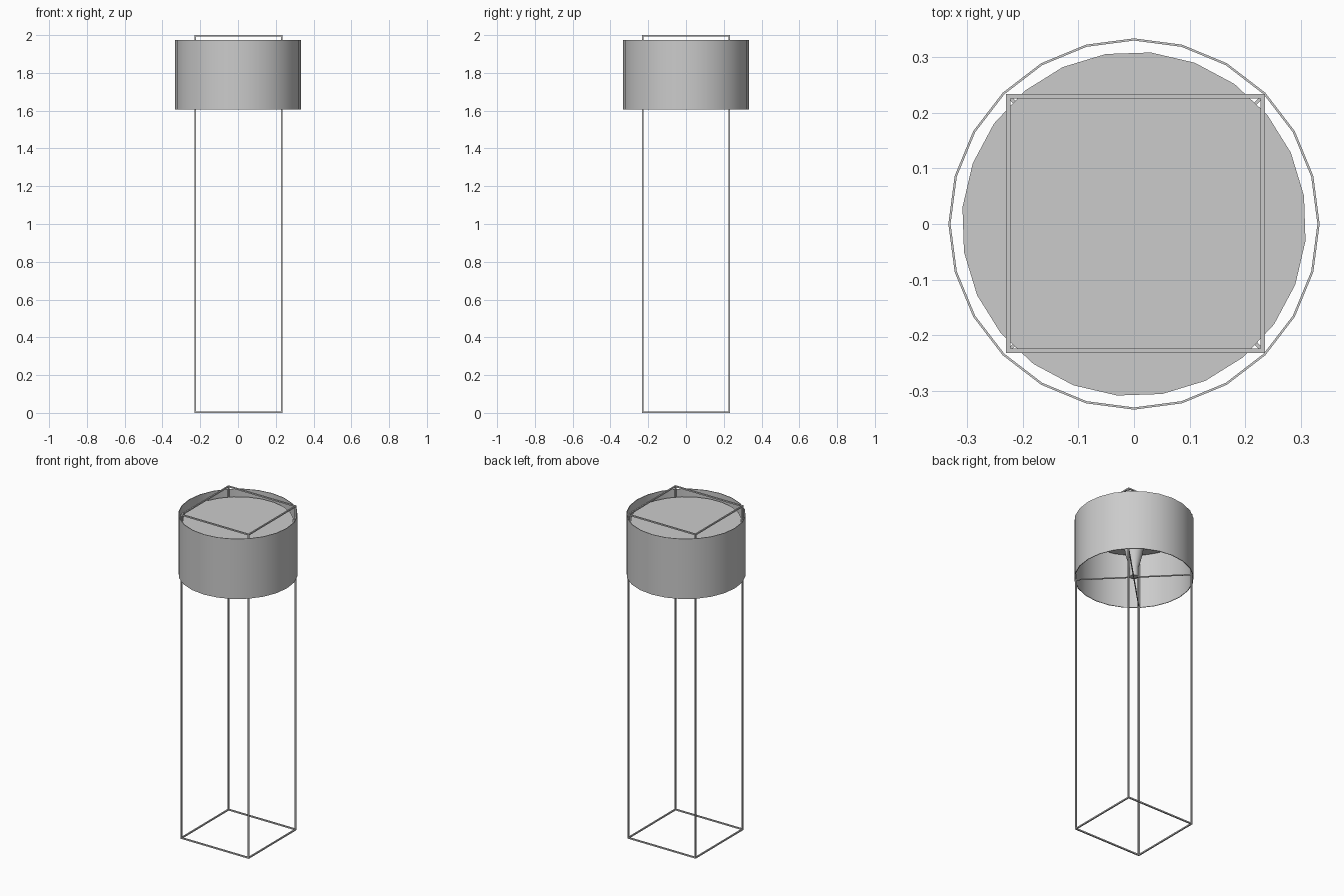
import bpy
import bmesh
from math import radians, cos, sin, tau
from mathutils import Vector

cube = bpy.data.objects.get("Cube")
if cube:
    bpy.data.objects.remove(cube, do_unlink=True)

grey = bpy.data.materials.new("light_grey")
grey.use_nodes = True
COLOUR = (0.6, 0.6, 0.6, 1)
grey.diffuse_color = COLOUR
grey.node_tree.nodes["Principled BSDF"].inputs["Base Color"].default_value = COLOUR

SIDES = 24
BAR = 0.008
CX, CY, HALF = 0.003, 0.001, 0.229   # frame centre and half width


def finish(name, bm, smooth=False):
    bmesh.ops.recalc_face_normals(bm, faces=bm.faces)
    mesh = bpy.data.meshes.new(name)
    bm.to_mesh(mesh)
    bm.free()
    mesh.materials.append(grey)
    obj = bpy.data.objects.new(name, mesh)
    bpy.context.collection.objects.link(obj)
    if smooth:
        bpy.ops.object.select_all(action='DESELECT')
        obj.select_set(True)
        bpy.context.view_layer.objects.active = obj
        bpy.ops.object.shade_smooth_by_angle(angle=radians(30))
    return obj


def lathe(name, profile, closed=False, caps=True, turn=0.0):
    """Revolve (radius, height) points around the vertical axis."""
    bm = bmesh.new()
    rings = [[bm.verts.new((r * cos(turn + tau * i / SIDES),
                            r * sin(turn + tau * i / SIDES), z))
              for i in range(SIDES)] for r, z in profile]
    pairs = list(zip(rings, rings[1:]))
    if closed:
        pairs.append((rings[-1], rings[0]))
    for a, b in pairs:
        for i in range(SIDES):
            j = (i + 1) % SIDES
            bm.faces.new((a[i], a[j], b[j], b[i]))
    if caps and not closed:
        bm.faces.new(rings[0])
        bm.faces.new(rings[-1])
    return finish(name, bm, True)


def bar(name, start, end, width=BAR):
    """Square bar between two points."""
    a, b = Vector(start), Vector(end)
    bm = bmesh.new()
    bmesh.ops.create_cube(bm, size=1)
    bmesh.ops.scale(bm, vec=(width, width, (b - a).length), verts=bm.verts)
    axis = (b - a).normalized()
    if abs(axis.z) < 0.5:
        side = Vector((0, 0, 1)).cross(axis)
        rot = axis.to_track_quat('Z', 'Y') if not side.length else None
        from_axes = [side, Vector((0, 0, 1)), axis]
        for v in bm.verts:
            v.co = sum((d * c for d, c in zip(from_axes, v.co)), Vector())
    bmesh.ops.translate(bm, vec=(a + b) / 2, verts=bm.verts)
    return finish(name, bm)


# Open square frame: four legs, with a square of rails at the top and bottom
corners = [(CX + HALF * x, CY + HALF * y) for x, y in ((-1, -1), (1, -1), (1, 1), (-1, 1))]
for i, (x, y) in enumerate(corners):
    nx, ny = corners[(i + 1) % 4]
    bar(f"leg_{i + 1}", (x, y, 0), (x, y, 2))
    for level, z in (("bottom", BAR / 2), ("top", 2 - BAR / 2)):
        bar(f"{level}_rail_{i + 1}", (x, y, z), (nx, ny, z))

# Diagonal braces carrying the lamp holder
for i in (0, 1):
    bar(f"brace_{i + 1}", (*corners[i], 1.61), (*corners[i + 2], 1.61), 0.006)

# Drum shade, open at both ends
lathe("shade", [(0.334, 1.605), (0.334, 1.975), (0.330, 1.975), (0.330, 1.605)], closed=True)

# Round diffuser set inside the shade
lathe("diffuser", [(0.31, 1.93), (0.31, 1.936)], turn=radians(9.4))

# Lamp holder and bulb neck under the diffuser
lathe("lamp_holder", [(0.024, 1.613), (0.024, 1.67), (0.03, 1.69), (0.046, 1.75),
                      (0.055, 1.80), (0.055, 1.93)])
